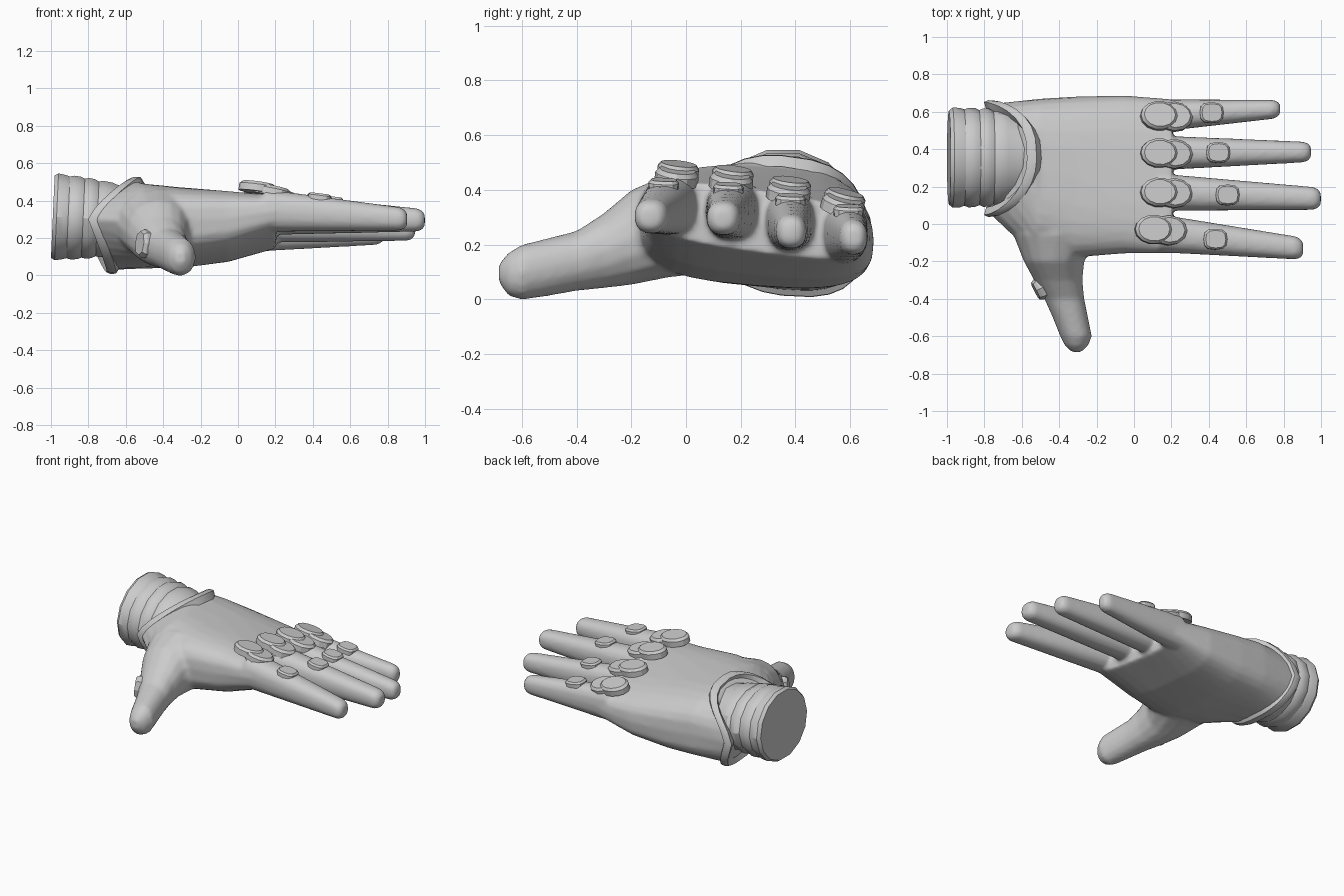
import bpy, bmesh, math
from mathutils import Matrix, Vector

if "Cube" in bpy.data.objects:
    bpy.data.objects.remove(bpy.data.objects["Cube"])

grey = bpy.data.materials.new("light grey")
grey.use_nodes = True
GREY = (0.6, 0.6, 0.6, 1)
grey.diffuse_color = GREY
grey.node_tree.nodes["Principled BSDF"].inputs["Base Color"].default_value = GREY


def spow(v, p):
    return math.copysign(abs(v) ** p, v)


def ring(n, a, b, power=1.0):
    """Points of a rounded oval with half sizes a and b."""
    angles = [2 * math.pi * i / n for i in range(n)]
    return [(a * spow(math.cos(t), power), b * spow(math.sin(t), power)) for t in angles]


def loft(bm, rings, cap=True):
    rows = [[bm.verts.new(p) for p in r] for r in rings]
    n = len(rows[0])
    for r, s in zip(rows, rows[1:]):
        for i in range(n):
            bm.faces.new((r[i], r[(i + 1) % n], s[(i + 1) % n], s[i]))
    if cap:
        bm.faces.new(rows[0][::-1])
        bm.faces.new(rows[-1])


def finish(name, bm, angle=35):
    bmesh.ops.recalc_face_normals(bm, faces=bm.faces)
    mesh = bpy.data.meshes.new(name)
    bm.to_mesh(mesh)
    bm.free()
    mesh.materials.append(grey)
    ob = bpy.data.objects.new(name, mesh)
    bpy.context.collection.objects.link(ob)
    bpy.ops.object.select_all(action='DESELECT')
    ob.select_set(True)
    bpy.context.view_layer.objects.active = ob
    bpy.ops.object.shade_smooth_by_angle(angle=math.radians(angle))
    return ob


def opening_x(s):
    """Wrist edge: notched on top, long at the sides."""
    return -0.79 + (0.23 * s ** 1.3 if s > 0 else 0.1 * -s)


def wrist_ring(grow, shift, n=28):
    """Oval at the wrist, squarer on the little finger side."""
    pts = []
    for y, z in ring(n, 1, 1):
        x = opening_x(z) + shift
        if y > 0:
            y, z = spow(y, 0.7), spow(z, 0.8)
        pts.append((x, 0.35 + y * (0.29 + grow), 0.27 + z * (0.235 + grow) - 0.03 * y))
    return pts


# Hand: palm, thumb and fingers lofted, then fused into one skin
hand = bmesh.new()
palm = [wrist_ring(0, 0.01)]
# x, front y, back y, top z at front and back, bottom z at front and back, lean to the thumb
for x, y0, y1, tf, tb, bf, bb, lean in (
        (-0.5, -0.11, 0.67, 0.51, 0.46, 0.075, 0.015, 0.1),
        (-0.3, -0.18, 0.682, 0.495, 0.43, 0.085, 0.015, 0.04),
        (-0.05, -0.157, 0.687, 0.485, 0.38, 0.13, 0.045, 0),
        (0.205, -0.157, 0.667, 0.46, 0.34, 0.23, 0.115, 0)):
    section = []
    for y, z in ring(28, 1, 1, 0.68):
        t = (y + 1) / 2
        top, bottom = tf + (tb - tf) * t, bf + (bb - bf) * t
        if z < 0:
            z = spow(z, 0.85)
        section.append((x - lean * (1 - t) * (1 - abs(z)), y0 + (y1 - y0) * t,
                        bottom + (top - bottom) * (z + 1) / 2))
    palm.append(section)
loft(hand, palm)

# y, left x, right x, bottom z, top z
thumb = []
for y, x0, x1, z0, z1 in (
        (0.12, -0.7, -0.12, 0.1, 0.48), (-0.06, -0.645, -0.19, 0.08, 0.46),
        (-0.2, -0.59, -0.265, 0.052, 0.4), (-0.3, -0.535, -0.275, 0.04, 0.315),
        (-0.4, -0.48, -0.265, 0.03, 0.25), (-0.5, -0.435, -0.245, 0.012, 0.225),
        (-0.6, -0.395, -0.225, -0.003, 0.20), (-0.65, -0.37, -0.245, 0.012, 0.17),
        (-0.684, -0.335, -0.28, 0.06, 0.13)):
    thumb.append([((x0 + x1) / 2 + x, y, (z0 + z1) / 2 + z)
                  for x, z in ring(16, (x1 - x0) / 2, (z1 - z0) / 2, 0.95)])
loft(hand, thumb)

# base y, base z, base half width, tip x, tip y, tip z, tip half width, small pad x
FINGERS = {
    "index": (-0.05, 0.348, 0.102, 0.905, -0.132, 0.3, 0.06, 0.435),
    "middle": (0.17, 0.33, 0.1, 0.999, 0.135, 0.295, 0.06, 0.5),
    "ring": (0.38, 0.29, 0.093, 0.947, 0.385, 0.245, 0.054, 0.45),
    "little": (0.58, 0.244, 0.087, 0.782, 0.615, 0.225, 0.049, 0.415),
}
BASE_X = 0.14


def finger_at(f, x):
    """Centre y, centre z, half width and half height of a finger at x."""
    by, bz, bw, tx, ty, tz, tw, _ = f
    t = (x - BASE_X) / (tx - BASE_X)
    mix = lambda a, b: a + (b - a) * t
    return mix(by, ty), mix(bz, tz), mix(bw, tw), mix(0.115, 0.06)


for f in FINGERS.values():
    rows = []
    tip = f[3]
    for x, k in ((BASE_X, 1), (0.45, 1), (tip - 0.04, 1), (tip - 0.012, 0.82), (tip, 0.5)):
        yc, zc, w, h = finger_at(f, x)
        rows.append([(x, yc + y * k, zc + z * k) for y, z in ring(16, w, h, 0.85)])
    loft(hand, rows)

skin = finish("hand", hand)
fuse = skin.modifiers.new("fuse", 'REMESH')
fuse.mode = 'VOXEL'
fuse.voxel_size = 0.012
fuse.use_smooth_shade = True
relax = skin.modifiers.new("relax", 'SMOOTH')
relax.factor = 0.5
relax.iterations = 7

# Raised collar around the wrist opening
bm = bmesh.new()
loft(bm, [wrist_ring(g, s) for g, s in
          ((-0.03, 0.0), (0.012, -0.012), (0.022, 0.01), (0.02, 0.04), (-0.02, 0.065))], cap=False)
finish("wrist_collar", bm, 50)

# Ribbed cuff: each rib bulges, narrowing more in height than in width
bm = bmesh.new()
rows = []
for x, ky, kz in ((-0.99, 0.93, 0.95), (-0.97, 0.99, 1), (-0.93, 0.985, 0.97), (-0.908, 0.955, 0.94),
                  (-0.885, 0.985, 0.965), (-0.85, 0.98, 0.95), (-0.828, 0.94, 0.91),
                  (-0.805, 0.975, 0.93), (-0.775, 0.97, 0.91), (-0.752, 0.92, 0.86),
                  (-0.73, 0.95, 0.88), (-0.68, 0.92, 0.85), (-0.65, 0.88, 0.8), (-0.52, 0.8, 0.74)):
    rows.append([(x + 0.045 * z * kz, 0.355 + y * ky, 0.315 - 0.05 * (x + 1) + z * kz)
                 for y, z in ring(14, 0.27, 0.238)])
loft(bm, rows)
finish("ribbed_cuff", bm, 28)


def pad(name, at, normal, a, b, thick, sides, power=1.0):
    """A low plate with a chamfered rim; a runs along the finger."""
    n = Vector(normal).normalized()
    along = Vector((1, 0, 0)) if abs(n.z) > 0.5 else Vector((0, 0, 1))
    u = (along - n * along.dot(n)).normalized()
    m = Matrix((u, n.cross(u), n)).transposed()
    bm = bmesh.new()
    loft(bm, [[Vector(at) + m @ Vector((x * k, y * k, z * thick))
               for x, y in ring(sides, a, b, power)]
              for k, z in ((1, -1), (1, 0.4), (0.84, 1))])
    finish(name, bm, 25)


# Knuckle plates and small finger pads
for name, f in FINGERS.items():
    shift = -0.03 if name == "index" else 0
    roll = 0.25 if name == "little" else 0.12
    y, z, w, h = finger_at(f, 0.13)
    y += 0.02 if name == "index" else 0
    top = z + h
    pad(name + "_knuckle_plate", (0.135 + shift, y, top + 0.006),
        (0.14, roll, 1), 0.1, 0.078, 0.026, 14)
    pad(name + "_knuckle_base", (0.215 + shift, y - 0.005, top - 0.016),
        (0.2, roll, 1), 0.1, 0.08, 0.026, 12)
    y, z, w, h = finger_at(f, f[7])
    pad(name + "_finger_pad", (f[7], y, z + h - 0.004), (0.13, 0.04, 1), 0.064, 0.056, 0.018, 12, 0.7)

# Plate on the side of the thumb
pad("thumb_plate", (-0.5, -0.345, 0.17), (-0.87, -0.45, 0.1), 0.075, 0.06, 0.03, 8, 0.8)
